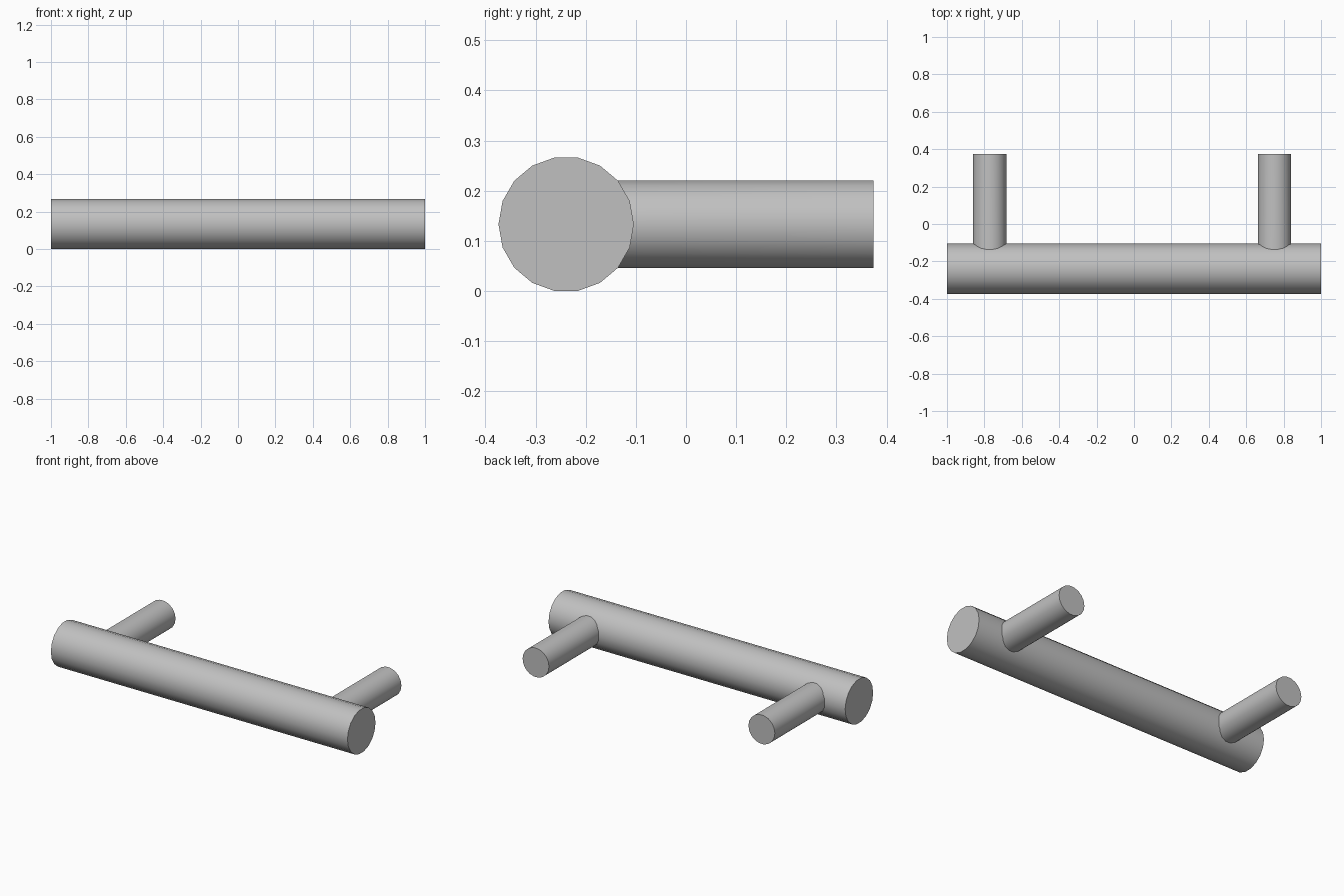
import bpy, bmesh, math

if "Cube" in bpy.data.objects:
    bpy.data.objects.remove(bpy.data.objects["Cube"])

SIDES = 18
BAR_R, BAR_Y, BAR_Z = 0.135, -0.239, 0.133
POST_R, POST_END = 0.089, 0.374

metal = bpy.data.materials.new("brushed_grey")
metal.diffuse_color = (0.53, 0.53, 0.53, 1)
metal.use_nodes = True
metal.node_tree.nodes["Principled BSDF"].inputs["Base Color"].default_value = metal.diffuse_color


def tube(name, start_ring, end_ring):
    """Capped tube between two matching rings of points."""
    bm = bmesh.new()
    a = [bm.verts.new(p) for p in start_ring]
    b = [bm.verts.new(p) for p in end_ring]
    n = len(a)
    for i in range(n):
        j = (i + 1) % n
        bm.faces.new((a[i], a[j], b[j], b[i]))
    bm.faces.new(a[::-1])
    bm.faces.new(b)
    bmesh.ops.recalc_face_normals(bm, faces=bm.faces)
    mesh = bpy.data.meshes.new(name)
    bm.to_mesh(mesh)
    bm.free()
    mesh.materials.append(metal)
    obj = bpy.data.objects.new(name, mesh)
    bpy.context.collection.objects.link(obj)
    bpy.ops.object.select_all(action='DESELECT')
    obj.select_set(True)
    bpy.context.view_layer.objects.active = obj
    bpy.ops.object.shade_smooth_by_angle(angle=math.radians(30))


def circle(r):
    steps = [2 * math.pi * i / SIDES for i in range(SIDES)]
    return [(r * math.cos(t), r * math.sin(t)) for t in steps]


# Grip bar running left to right
ring = [(BAR_Y + u, BAR_Z + v) for u, v in circle(BAR_R)]
tube("grip_bar", [(-1, y, z) for y, z in ring], [(1, y, z) for y, z in ring])

# Mounting posts, their front ends shaped to follow the curve of the bar
for name, x in (("left_post", -0.772), ("right_post", 0.751)):
    ring = circle(POST_R)
    saddle = [(x + u, BAR_Y + math.sqrt(BAR_R ** 2 - v ** 2) - 0.006, BAR_Z + v)
              for u, v in ring]
    tube(name, saddle, [(x + u, POST_END, BAR_Z + v) for u, v in ring])
